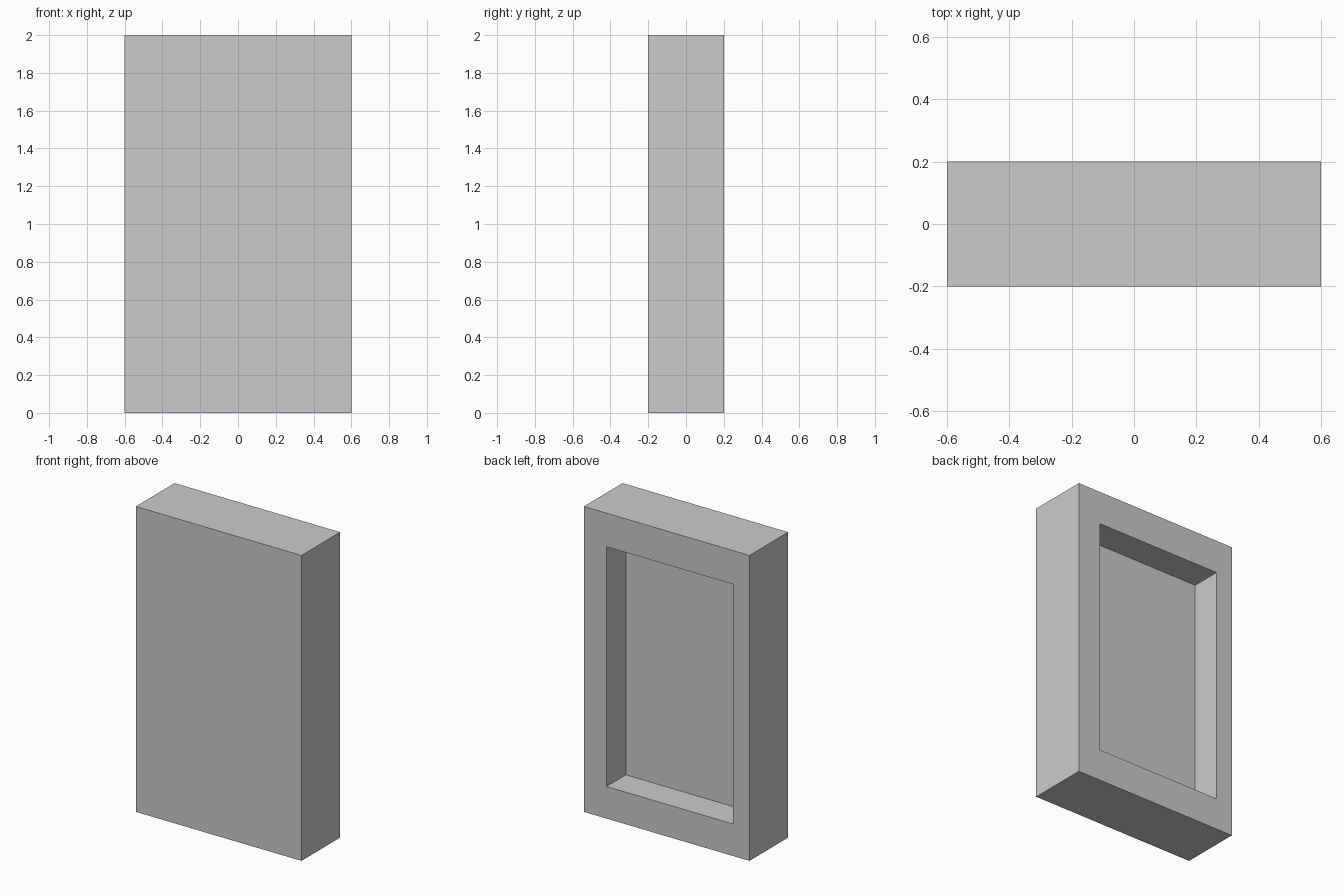
import bpy

if "Cube" in bpy.data.objects:
    bpy.data.objects.remove(bpy.data.objects["Cube"])


def box(name, lo, hi):
    """Axis-aligned box between two corners."""
    mid = [(a + b) / 2 for a, b in zip(lo, hi)]
    bpy.ops.mesh.primitive_cube_add(size=1, location=mid)
    ob = bpy.context.object
    ob.name = name
    ob.scale = [b - a for a, b in zip(lo, hi)]
    bpy.ops.object.transform_apply(location=True, rotation=False, scale=True)
    return ob


# Solid upright slab
slab = box("slab", (-0.6, -0.2, 0.0), (0.6, 0.2, 2.0))

# Slightly off-centre pocket in the back, half the thickness deep
cutter = box("recess_cutter", (-0.48, 0.0, 0.21), (0.436, 0.4, 1.78))
cutter.hide_render = True

bpy.context.view_layer.objects.active = slab
cut = slab.modifiers.new("back_recess", 'BOOLEAN')
cut.operation = 'DIFFERENCE'
cut.solver = 'EXACT'
cut.object = cutter
bpy.ops.object.modifier_apply(modifier=cut.name)
bpy.data.objects.remove(cutter)
